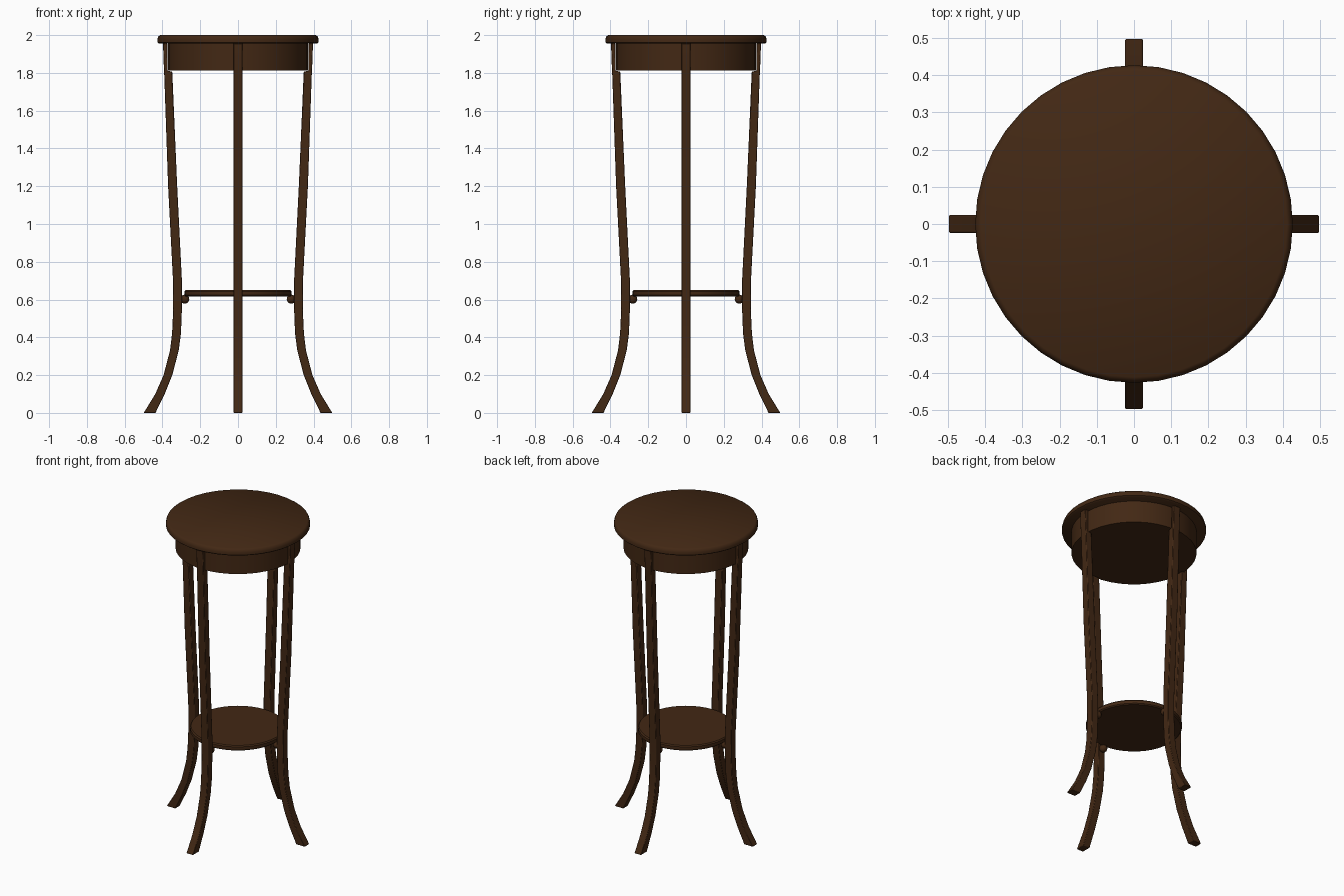
import bpy, bmesh, math
from mathutils import Matrix

if "Cube" in bpy.data.objects:
    bpy.data.objects.remove(bpy.data.objects["Cube"])

wood = bpy.data.materials.new("dark brown wood")
wood.diffuse_color = (0.055, 0.021, 0.007, 1)
wood.use_nodes = True
wood.node_tree.nodes["Principled BSDF"].inputs["Base Color"].default_value = wood.diffuse_color


def finish(bm, name, bevel=0):
    bmesh.ops.recalc_face_normals(bm, faces=bm.faces)
    me = bpy.data.meshes.new(name)
    bm.to_mesh(me)
    bm.free()
    ob = bpy.data.objects.new(name, me)
    bpy.context.collection.objects.link(ob)
    me.materials.append(wood)
    if bevel:
        m = ob.modifiers.new("bevel", "BEVEL")
        m.width, m.segments = bevel, 2
        m.limit_method, m.angle_limit = "ANGLE", math.radians(50)
    bpy.ops.object.select_all(action="DESELECT")
    ob.select_set(True)
    bpy.context.view_layer.objects.active = ob
    bpy.ops.object.shade_smooth_by_angle(angle=math.radians(40))
    return ob


def lathe(name, profile, seg=40):
    """Closed solid turned around z from (radius, z) points."""
    bm = bmesh.new()
    rings = [[bm.verts.new((r * math.cos(a), r * math.sin(a), z))
              for a in (2 * math.pi * i / seg for i in range(seg))]
             for r, z in profile]
    for a, b in zip(rings, rings[1:]):
        for i in range(seg):
            j = (i + 1) % seg
            bm.faces.new((a[i], a[j], b[j], b[i]))
    bm.faces.new(rings[0])
    bm.faces.new(rings[-1])
    return finish(bm, name)


# round top, apron and lower shelf
lathe("table_top", [(0.418, 1.955), (0.427, 1.962), (0.427, 1.978),
                    (0.422, 1.993), (0.412, 2.0)])
lathe("apron", [(0.37, 1.812), (0.37, 1.957)])
lathe("lower_shelf", [(0.278, 0.617), (0.284, 0.623), (0.284, 0.643), (0.278, 0.65)])

# leg side profile: (z, inner x, outer x), notched at the top for the apron
LEG = [(1.956, 0.374, 0.397), (1.812, 0.374, 0.392), (1.806, 0.348, 0.391),
       (1.2, 0.322, 0.370), (0.7, 0.297, 0.344), (0.55, 0.297, 0.343),
       (0.42, 0.302, 0.349), (0.33, 0.314, 0.360), (0.2, 0.348, 0.394),
       (0.1, 0.388, 0.438), (0.0, 0.437, 0.499)]
W = 0.024


def leg(name, turn):
    bm = bmesh.new()
    rows = [[bm.verts.new(p) for p in ((i, -W, z), (o, -W, z), (o, W, z), (i, W, z))]
            for z, i, o in LEG]
    for a, b in zip(rows, rows[1:]):
        for k in range(4):
            n = (k + 1) % 4
            bm.faces.new((a[k], a[n], b[n], b[k]))
    bm.faces.new(rows[0])
    bm.faces.new(rows[-1])
    bmesh.ops.rotate(bm, verts=bm.verts, matrix=turn)
    finish(bm, name, 0.006)


def knob(name, turn):
    bm = bmesh.new()
    bmesh.ops.create_uvsphere(bm, u_segments=16, v_segments=10, radius=0.024)
    bmesh.ops.translate(bm, verts=bm.verts, vec=(0.282, 0, 0.602))
    bmesh.ops.rotate(bm, verts=bm.verts, matrix=turn)
    finish(bm, name)


# four legs with a small shelf support on each
for k, side in enumerate(("right", "back", "left", "front")):
    turn = Matrix.Rotation(k * math.pi / 2, 3, "Z")
    leg(side + "_leg", turn)
    knob(side + "_shelf_support", turn)
